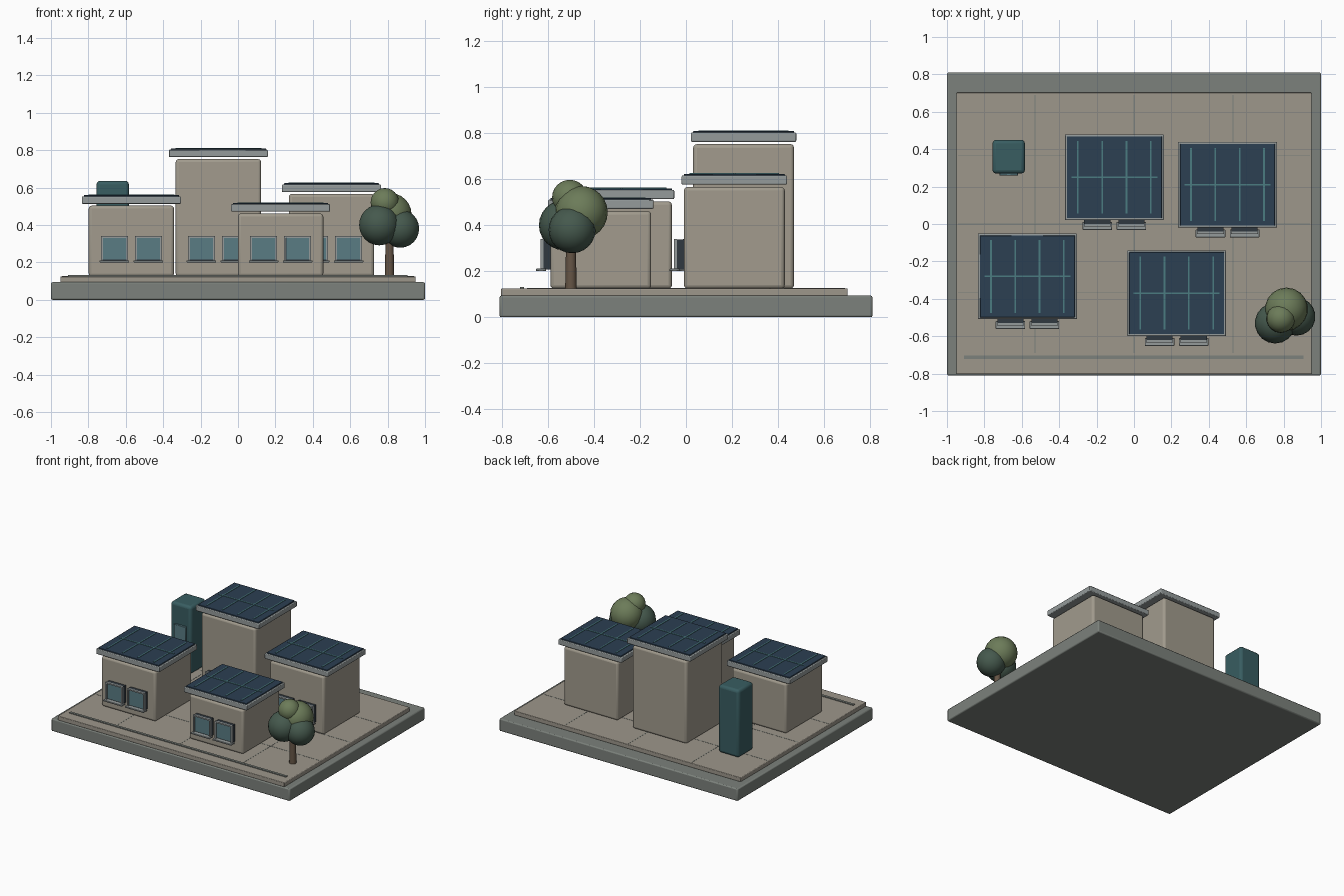
import bpy
from math import radians

if "Cube" in bpy.data.objects:
    bpy.data.objects.remove(bpy.data.objects["Cube"])


def material(name, r, g, b):
    m = bpy.data.materials.new(name)
    m.diffuse_color = (r, g, b, 1)
    m.use_nodes = True
    m.node_tree.nodes["Principled BSDF"].inputs["Base Color"].default_value = m.diffuse_color
    return m


STONE = material("stone", 0.20, 0.22, 0.20)
PAVING = material("paving", 0.34, 0.31, 0.26)
WALL = material("wall", 0.36, 0.33, 0.27)
TRIM = material("trim", 0.30, 0.33, 0.33)
DARK = material("dark", 0.03, 0.04, 0.05)
GLASS = material("glass", 0.10, 0.20, 0.23)
SOLAR = material("solar", 0.025, 0.05, 0.085)
TEAL = material("teal", 0.04, 0.11, 0.12)
LINE = material("line", 0.07, 0.20, 0.22)
BARK = material("bark", 0.13, 0.09, 0.06)
LEAF_DARK = material("leaf_dark", 0.06, 0.10, 0.075)
LEAF_LIGHT = material("leaf_light", 0.15, 0.20, 0.10)


def finish(ob, name, mat):
    ob.name = name
    ob.data.materials.append(mat)
    return ob


def box(name, x, y, z, mat, bevel=0.0, segments=3):
    """Box from (min, max) pairs on each axis."""
    centre = [(a + b) / 2 for a, b in (x, y, z)]
    bpy.ops.mesh.primitive_cube_add(size=1, location=centre)
    ob = finish(bpy.context.object, name, mat)
    ob.scale = [b - a for a, b in (x, y, z)]
    bpy.ops.object.transform_apply(location=False, rotation=False, scale=True)
    if bevel:
        mod = ob.modifiers.new("bevel", 'BEVEL')
        mod.width = bevel
        mod.segments = segments
        bpy.ops.object.shade_smooth_by_angle(angle=radians(35))
    return ob


def around(c, size):
    return (c - size / 2, c + size / 2)


GROUND = 0.125


def window(name, cx, wall_y):
    x, z = around(cx, 0.145), (0.205, 0.34)
    box(name + "_recess", around(cx, 0.14), (wall_y - 0.03, wall_y + 0.005), (0.208, 0.337), DARK)
    box(name + "_glass", around(cx, 0.122), (wall_y - 0.036, wall_y - 0.028), (0.216, 0.33), GLASS)
    # frame bars around the glass
    y = (wall_y - 0.044, wall_y - 0.03)
    for i, side in enumerate((-1, 1)):
        box(f"{name}_jamb_{i}", around(cx + side * 0.067, 0.011), y, z, TRIM)
    box(name + "_head", x, y, (0.33, 0.34), TRIM)
    box(name + "_sill", around(cx, 0.158), (wall_y - 0.062, wall_y - 0.02), (0.2, 0.211), TRIM, 0.002, 1)


def house(name, cx, cy, top):
    box(name + "_walls", around(cx, 0.456), around(cy, 0.438), (GROUND - 0.001, top), WALL, 0.016)
    # flat roof slab with solar panel and its grid lines
    r = top + 0.01
    box(name + "_roof", around(cx, 0.53), around(cy, 0.458), (r, r + 0.04), TRIM, 0.005, 2)
    box(name + "_solar_panel", around(cx, 0.508), around(cy, 0.438), (r + 0.038, r + 0.047), SOLAR, 0.002, 1)
    z = (r + 0.045, r + 0.05)
    for i in range(4):
        box(f"{name}_panel_line_{i}", around(cx + (i - 1.5) * 0.13, 0.009), around(cy, 0.39), z, LINE)
    box(name + "_panel_cross_line", around(cx, 0.46), around(cy, 0.009), z, LINE)
    for i, side in enumerate((-1, 1)):
        window(f"{name}_window_{i}", cx + side * 0.091, cy - 0.219)


# base and paving
box("base", (-1, 1), (-0.81, 0.81), (0, 0.094), STONE, 0.008, 2)
box("paving", (-0.95, 0.95), (-0.803, 0.702), (0.092, GROUND), PAVING, 0.004, 2)
box("kerb_line", (-0.91, 0.907), (-0.722, -0.703), (GROUND - 0.002, GROUND + 0.006), STONE)

# paving joints
for i, p in enumerate((-0.53, 0, 0.53)):
    box(f"joint_long_{i}", around(p, 0.005), (-0.69, 0.69), (GROUND - 0.002, GROUND + 0.001), STONE)
for i, p in enumerate((-0.365, 0, 0.365)):
    box(f"joint_cross_{i}", (-0.94, 0.94), around(p, 0.005), (GROUND - 0.002, GROUND + 0.001), STONE)

# houses
house("tall_house", -0.105, 0.25, 0.752)
house("right_house", 0.50, 0.21, 0.566)
house("left_house", -0.57, -0.28, 0.503)
house("front_house", 0.228, -0.37, 0.461)

# storage cabinet with front screen
box("cabinet", (-0.757, -0.583), (0.27, 0.45), (GROUND - 0.001, 0.636), TEAL, 0.02)
box("cabinet_screen", around(-0.67, 0.1), (0.258, 0.275), (0.35, 0.48), GLASS, 0.003, 1)

# tree
bpy.ops.mesh.primitive_cone_add(vertices=12, radius1=0.025, radius2=0.02, depth=0.26,
                                location=(0.81, -0.5, GROUND + 0.129))
finish(bpy.context.object, "tree_trunk", BARK)
bpy.ops.object.shade_smooth_by_angle(angle=radians(40))
FOLIAGE = [((0.755, -0.53, 0.40), 0.109, LEAF_DARK),
           ((0.868, -0.495, 0.38), 0.102, LEAF_DARK),
           ((0.815, -0.455, 0.455), 0.115, LEAF_LIGHT),
           ((0.785, -0.505, 0.52), 0.077, LEAF_LIGHT)]
for i, (loc, radius, mat) in enumerate(FOLIAGE):
    bpy.ops.mesh.primitive_uv_sphere_add(segments=18, ring_count=12, radius=radius, location=loc)
    finish(bpy.context.object, f"tree_foliage_{i}", mat)
    bpy.ops.object.shade_smooth()
